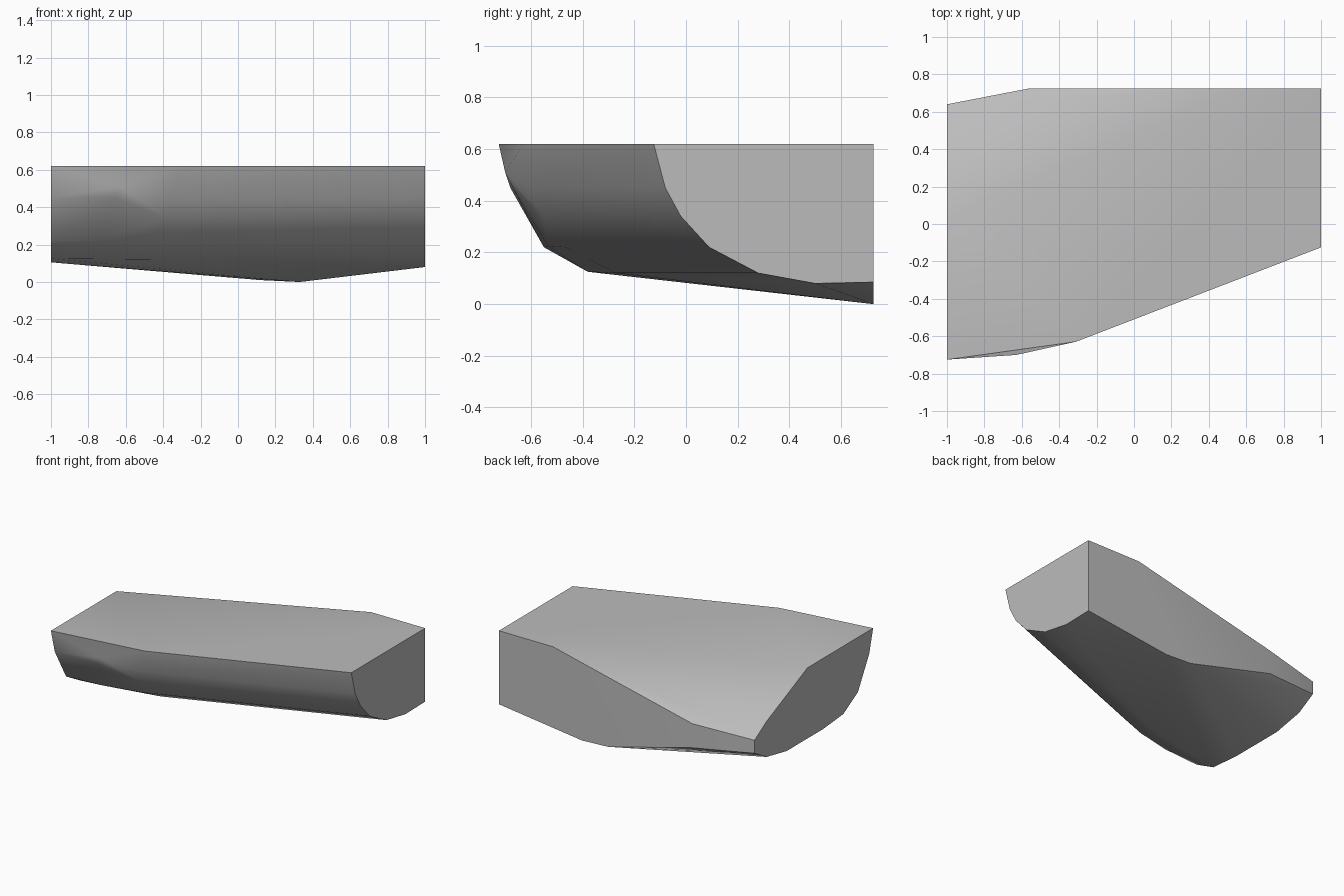
import bpy
import bmesh
import math

cube = bpy.data.objects.get("Cube")
if cube:
    bpy.data.objects.remove(cube, do_unlink=True)

TOP = 0.62
BACK = 0.725

# Plain grey material
grey = bpy.data.materials.new("stone_grey")
grey.use_nodes = True
colour = (0.5, 0.5, 0.5, 1.0)
grey.diffuse_color = colour
grey.node_tree.nodes["Principled BSDF"].inputs["Base Color"].default_value = colour


def on_x(x, profile):
    """Place a (y, z) profile on a plane of constant x."""
    return [(x, y, z) for y, z in profile]


def on_y(y, profile):
    """Place an (x, z) profile on a plane of constant y."""
    return [(x, y, z) for x, z in profile]


# Curved front profile at the narrow end, swept diagonally to the bend
front_curve = [(-0.125, TOP), (-0.08, 0.45), (-0.02, 0.34), (0.09, 0.22), (0.28, 0.12)]
bend_x = [-0.31, -0.36, -0.38, -0.45, -0.43]
sweep_slope = 0.385

narrow_end = on_x(1, front_curve + [(0.5, 0.08), (BACK, 0.085), (BACK, TOP)])
bend = [(x, y - (1 - x) * sweep_slope, z) for x, (y, z) in zip(bend_x, front_curve)]

# Wide end with its sloping back shoulder
wide_end = on_x(-1, [
    (-BACK, TOP), (-0.68, 0.45), (-0.55, 0.22), (-0.38, 0.125),
    (-0.15, 0.105), (0.27, 0.105), (0.5, 0.15), (0.64, 0.23),
    (0.64, 0.325), (0.5, 0.41), (0.03, TOP),
])

# Flat back face and the chipped front corner
back_face = on_y(BACK, [
    (0.565, TOP), (-0.56, 0.36), (-0.56, 0.185), (0.12, 0.01), (0.33, 0),
])
chipped_corner = [(-0.63, -0.7, 0.51), (-0.66, -0.67, 0.45), (-0.72, -0.535, 0.225)]

# Wrap the sections in one convex skin
bm = bmesh.new()
for point in narrow_end + bend + wide_end + back_face + chipped_corner:
    bm.verts.new(point)
hull = bmesh.ops.convex_hull(bm, input=bm.verts[:])
loose = [v for v in bm.verts if not v.link_faces]
bmesh.ops.delete(bm, geom=loose, context="VERTS")
bmesh.ops.dissolve_limit(bm, angle_limit=math.radians(0.5),
                         verts=bm.verts[:], edges=bm.edges[:])
bmesh.ops.recalc_face_normals(bm, faces=bm.faces[:])

mesh = bpy.data.meshes.new("faceted_block")
bm.to_mesh(mesh)
bm.free()
mesh.materials.append(grey)
block = bpy.data.objects.new("faceted_block", mesh)
bpy.context.collection.objects.link(block)

# Soft shading with crisp outer edges
bpy.ops.object.select_all(action="DESELECT")
block.select_set(True)
bpy.context.view_layer.objects.active = block
bpy.ops.object.shade_smooth_by_angle(angle=math.radians(30))
